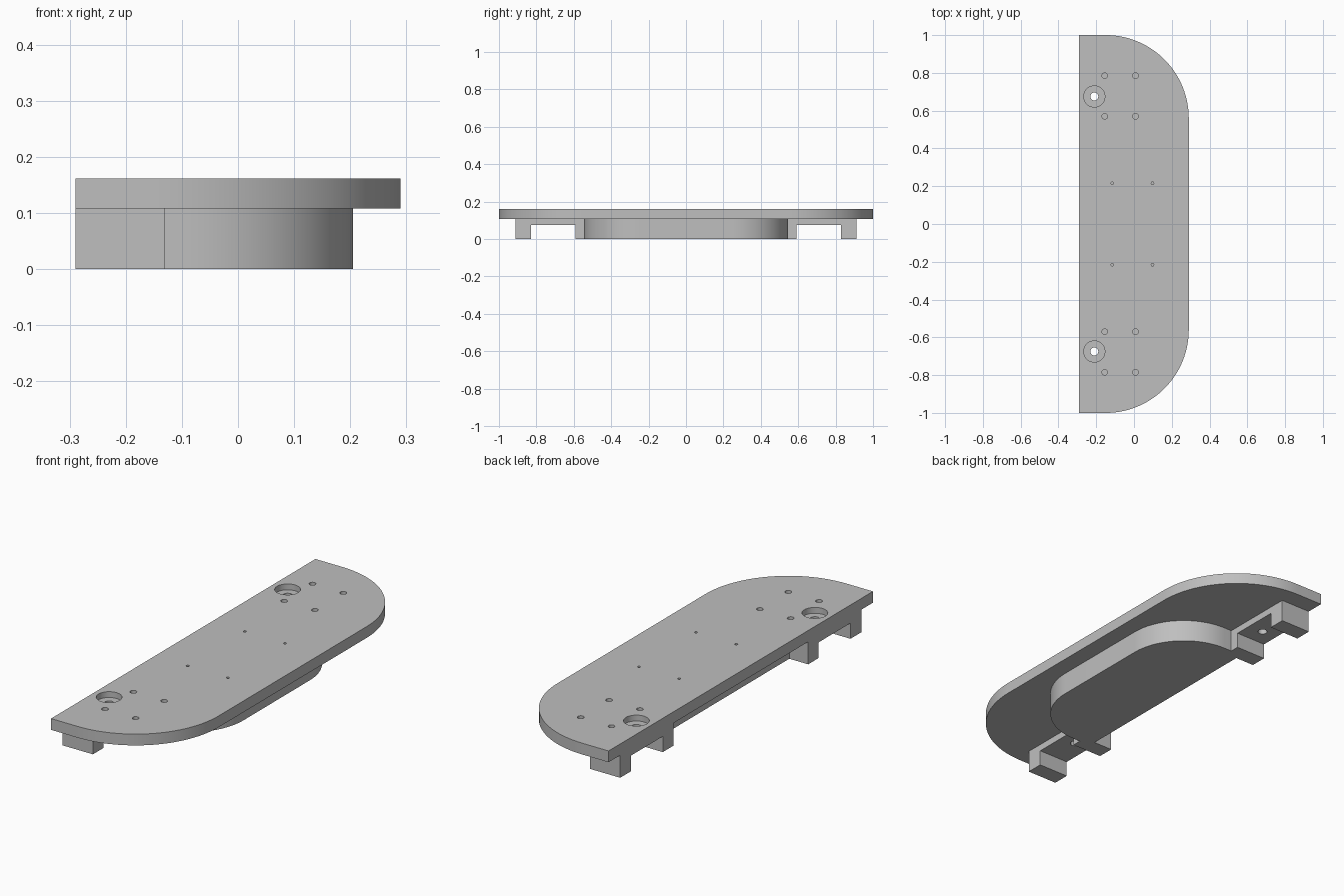
import bpy, bmesh, math
from mathutils import Vector

if "Cube" in bpy.data.objects:
    bpy.data.objects.remove(bpy.data.objects["Cube"])

grey = bpy.data.materials.new("plain grey")
grey.diffuse_color = (0.52, 0.52, 0.52, 1)
grey.use_nodes = True
grey.node_tree.nodes["Principled BSDF"].inputs["Base Color"].default_value = grey.diffuse_color

TOP, SEAM = 0.162, 0.108        # top of the plate, underside of the plate
LEFT, RAIL = -0.29, -0.13       # outer and inner face of the mounting rail


def finish(name, bm):
    bmesh.ops.recalc_face_normals(bm, faces=bm.faces)
    mesh = bpy.data.meshes.new(name)
    bm.to_mesh(mesh)
    bm.free()
    obj = bpy.data.objects.new(name, mesh)
    bpy.context.collection.objects.link(obj)
    mesh.materials.append(grey)
    return obj


def prism(name, points, direction):
    """Extrude a closed outline along a vector."""
    bm = bmesh.new()
    face = bm.faces.new([bm.verts.new(p) for p in points])
    ext = bmesh.ops.extrude_face_region(bm, geom=[face])
    verts = [v for v in ext["geom"] if isinstance(v, bmesh.types.BMVert)]
    bmesh.ops.translate(bm, verts=verts, vec=Vector(direction))
    return finish(name, bm)


def arc(cx, cy, r, steps=28):
    """Quarter turn from +y round to +x."""
    return [(cx + r * math.sin(a), cy + r * math.cos(a))
            for a in (math.pi / 2 * i / steps for i in range(steps + 1))]


def mirrored(half):
    """Close an outline with its reflection across y = 0."""
    return half + [(x, -y) for x, y in reversed(half)]


def drill(targets, spots, radius, bottom, top, segments=32):
    """Cut round vertical holes at the given spots."""
    bm = bmesh.new()
    for x, y in spots:
        made = bmesh.ops.create_cone(bm, cap_ends=True, segments=segments,
                                     radius1=radius, radius2=radius, depth=top - bottom)
        bmesh.ops.translate(bm, verts=made["verts"], vec=(x, y, (top + bottom) / 2))
    cutter = finish("drill_cutter", bm)
    cutter.hide_render = True
    for obj in targets:
        mod = obj.modifiers.new("drill", 'BOOLEAN')
        mod.operation, mod.solver, mod.object = 'DIFFERENCE', 'EXACT', cutter
        bpy.context.view_layer.objects.active = obj
        bpy.ops.object.modifier_apply(modifier=mod.name)
    bpy.data.objects.remove(cutter)


# Top plate: straight left edge, two large rounded corners on the right
outline = mirrored([(LEFT, 1.0)] + arc(-0.15, 0.56, 0.44))
plate = prism("top_plate", [(x, y, SEAM) for x, y in outline], (0, 0, TOP - SEAM))

# Lower body: rounded right side, inner feet at both ends, recessed left edge
outline = mirrored([(-0.19, 0.51), (LEFT, 0.51), (LEFT, 0.59), (RAIL, 0.59), (RAIL, 0.545)]
                   + arc(-0.09, 0.25, 0.295))
body = prism("lower_body", [(x, y, 0) for x, y in outline], (0, 0, SEAM))

# Outer feet, each with a thin bridge running to the lower body
feet = []
for name, s in (("back_foot", 1), ("front_foot", -1)):
    side = [(0.59, SEAM), (0.59, 0.075), (0.83, 0.075), (0.83, 0), (0.912, 0), (0.912, SEAM)]
    feet.append(prism(name, [(LEFT, s * y, z) for y, z in side], (RAIL - LEFT, 0, 0)))

# Screw holes: wide counterbore, then a narrow hole right through
screws = [(-0.21, s * 0.675) for s in (1, -1)]
drill([plate], screws, 0.056, 0.134, 0.3, 48)
drill([plate] + feet, screws, 0.021, -0.1, 0.3)

# Shallow blind holes in the top
drill([plate], [(x, s * y) for x in (-0.155, 0.008) for y in (0.57, 0.785) for s in (1, -1)],
      0.015, 0.125, 0.3, 24)
drill([plate], [(x, s * 0.216) for x in (-0.115, 0.098) for s in (1, -1)],
      0.007, 0.125, 0.3, 16)

# Smooth curves, crisp edges
for obj in [plate, body] + feet:
    bpy.ops.object.select_all(action='DESELECT')
    obj.select_set(True)
    bpy.context.view_layer.objects.active = obj
    bpy.ops.object.shade_smooth_by_angle(angle=math.radians(30))
